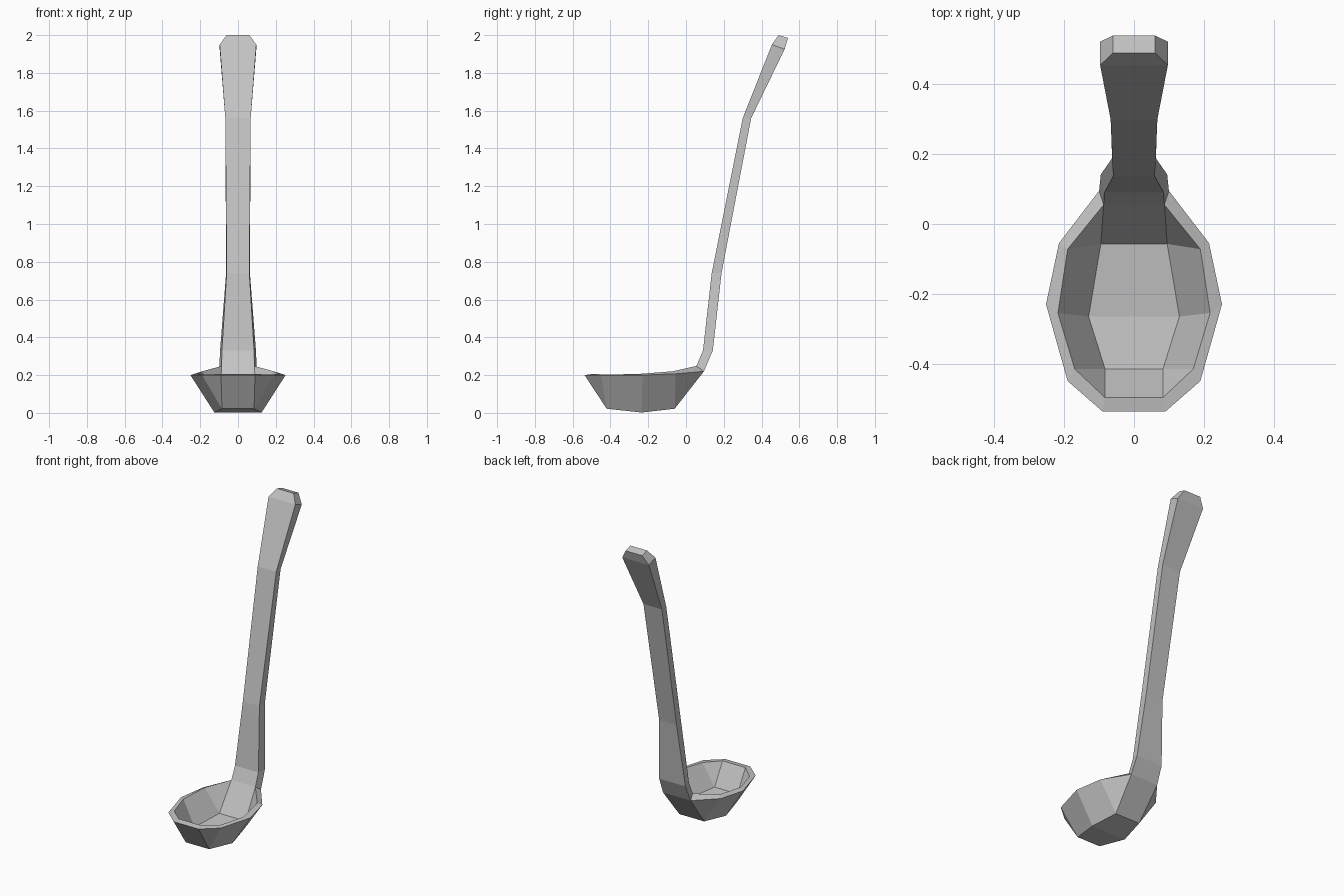
import bpy, bmesh

if "Cube" in bpy.data.objects:
    bpy.data.objects.remove(bpy.data.objects["Cube"], do_unlink=True)

metal = bpy.data.materials.new("grey_metal")
metal.use_nodes = True
grey = (0.55, 0.55, 0.55, 1)
metal.diffuse_color = grey
metal.node_tree.nodes["Principled BSDF"].inputs["Base Color"].default_value = grey


class Shell:
    """Left/right symmetric mesh: each point is a mirrored pair of vertices."""

    def __init__(self):
        self.bm = bmesh.new()

    def pairs(self, points):
        return [[self.bm.verts.new((s * x, y, z)) for s in (1, -1)] for x, y, z in points]

    def sides(self, *corners):
        for k in (0, 1):
            self.bm.faces.new([c[k] for c in corners])

    def across(self, a, b):
        self.bm.faces.new((a[0], b[0], b[1], a[1]))

    def finish(self, name):
        bmesh.ops.recalc_face_normals(self.bm, faces=self.bm.faces)
        mesh = bpy.data.meshes.new(name)
        self.bm.to_mesh(mesh)
        self.bm.free()
        mesh.materials.append(metal)
        bpy.context.collection.objects.link(bpy.data.objects.new(name, mesh))


# Where the bowl meets the handle: front edge and back edge
joint_front, joint_back = (0.087, 0.055, 0.248), (0.1, 0.095, 0.22)

# Bowl: outer wall, rim, inner wall and floor
bowl = Shell()
outer_rim = bowl.pairs([(0.09, -0.537, 0.2), (0.19, -0.45, 0.2), (0.252, -0.23, 0.2),
                        (0.215, -0.055, 0.207), joint_back])
inner_rim = bowl.pairs([(0.083, -0.497, 0.206), (0.17, -0.415, 0.203), (0.218, -0.255, 0.206),
                        (0.19, -0.072, 0.22), joint_front])
base = bowl.pairs([(0.085, -0.42, 0.022), (0.125, -0.235, 0.002), (0.09, -0.06, 0.022)])
floor = bowl.pairs([(0.083, -0.415, 0.065), (0.13, -0.265, 0.05), (0.095, -0.057, 0.07)])

for rim, low in ((outer_rim, base), (inner_rim, floor)):
    bowl.across(rim[0], low[0])
    bowl.sides(rim[0], rim[1], low[0])
    bowl.sides(rim[1], rim[2], low[1], low[0])
    bowl.sides(rim[2], rim[3], low[2], low[1])
    bowl.sides(rim[3], rim[4], low[2])
    bowl.across(low[2], rim[4])
    for i in range(2):
        bowl.across(low[i], low[i + 1])
for i in range(4):
    bowl.sides(outer_rim[i], outer_rim[i + 1], inner_rim[i + 1], inner_rim[i])
bowl.across(outer_rim[0], inner_rim[0])
bowl.finish("ladle_bowl")

# Handle: flat bent bar, flared at the top with clipped corners
handle = Shell()
front = handle.pairs([joint_front, (0.085, 0.09, 0.33), (0.06, 0.136, 0.74),
                      (0.067, 0.3, 1.56), (0.097, 0.455, 1.95), (0.06, 0.49, 2.0)])
back = handle.pairs([joint_back, (0.095, 0.142, 0.33), (0.063, 0.188, 0.74),
                     (0.067, 0.345, 1.56), (0.097, 0.522, 1.925), (0.06, 0.54, 1.985)])
for i in range(5):
    handle.across(front[i], front[i + 1])
    handle.across(back[i], back[i + 1])
    handle.sides(front[i], front[i + 1], back[i + 1], back[i])
handle.across(front[5], back[5])
handle.finish("ladle_handle")
